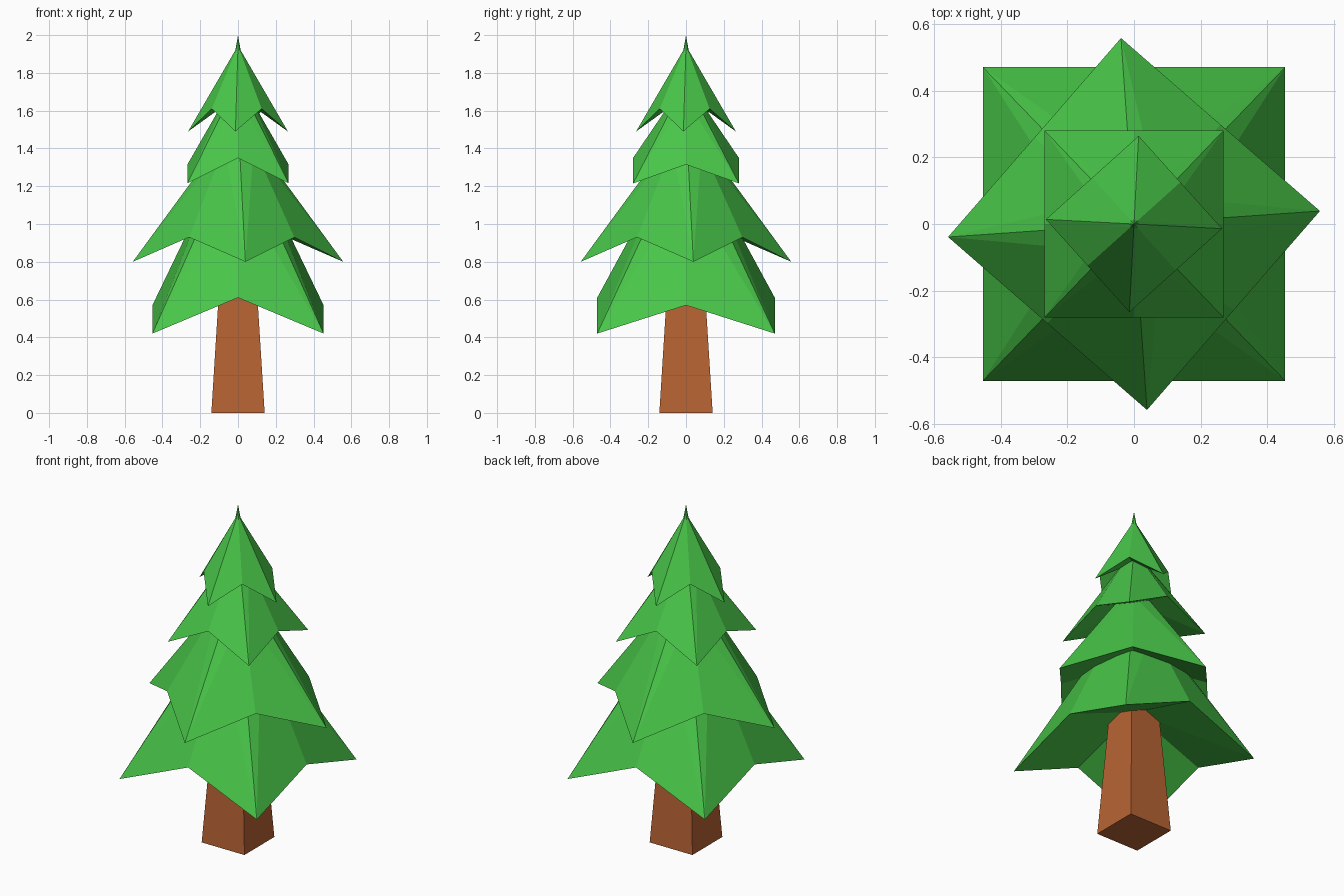
import bpy, bmesh
from math import radians
from mathutils import Vector, Matrix

cube = bpy.data.objects.get("Cube")
if cube:
    bpy.data.objects.remove(cube, do_unlink=True)


def make_material(name, color):
    mat = bpy.data.materials.new(name)
    mat.use_nodes = True
    mat.diffuse_color = color
    mat.node_tree.nodes["Principled BSDF"].inputs["Base Color"].default_value = color
    return mat


def finish(name, bm, mat):
    bmesh.ops.recalc_face_normals(bm, faces=bm.faces)
    mesh = bpy.data.meshes.new(name)
    bm.to_mesh(mesh)
    bm.free()
    mesh.materials.append(mat)
    obj = bpy.data.objects.new(name, mesh)
    bpy.context.collection.objects.link(obj)
    return obj


def branch_tier(name, half_x, half_y, angle, tip_z, notch_front, notch_side,
                under_z, crown_r, crown_z, apex_z):
    """Square skirt with drooping corners, raised notches and a hollow underside."""
    turn = Matrix.Rotation(radians(angle), 3, "Z")
    bm = bmesh.new()
    rim, crown = [], []
    for sx, sy in ((1, 0), (1, 1), (0, 1), (-1, 1), (-1, 0), (-1, -1), (0, -1), (1, -1)):
        z = tip_z if sx and sy else (notch_side if sx else notch_front)
        flat = turn @ Vector((sx * half_x, sy * half_y, 0))
        rim.append(bm.verts.new((flat.x, flat.y, z)))
        top = flat.normalized() * crown_r
        crown.append(bm.verts.new((top.x, top.y, crown_z)))
    apex = bm.verts.new((0, 0, apex_z))
    under = bm.verts.new((0, 0, under_z))
    for i in range(8):
        j = (i + 1) % 8
        # Split each panel from its low corner up to the crown
        low, high = (i, j) if i % 2 else (j, i)
        bm.faces.new((rim[low], rim[high], crown[high]))
        bm.faces.new((rim[low], crown[high], crown[low]))
        bm.faces.new((crown[i], crown[j], apex))
        bm.faces.new((rim[j], rim[i], under))
    return finish(name, bm, leaf)


leaf = make_material("leaf green", (0.065, 0.56, 0.065, 1))
bark = make_material("bark brown", (0.48, 0.127, 0.034, 1))

# Tapered square trunk
bm = bmesh.new()
bmesh.ops.create_cube(bm, size=1)
for v in bm.verts:
    half = 0.09 if v.co.z > 0 else 0.141
    v.co = (v.co.x * 2 * half, v.co.y * 2 * half, 0.82 if v.co.z > 0 else 0)
finish("trunk", bm, bark)

# Four stacked tiers, alternating square and diamond
branch_tier("bottom_branches", 0.453, 0.47, 0, 0.42, 0.61, 0.57, 0.75, 0.15, 1.2, 1.3)
branch_tier("lower_middle_branches", 0.395, 0.395, 49, 0.80, 0.93, 0.93, 1.06, 0.11, 1.41, 1.48)
branch_tier("upper_middle_branches", 0.268, 0.28, 0, 1.215, 1.35, 1.315, 1.43, 0.07, 1.66, 1.72)
branch_tier("top_branches", 0.187, 0.187, 42, 1.49, 1.61, 1.61, 1.68, 0.014, 1.92, 2.0)
